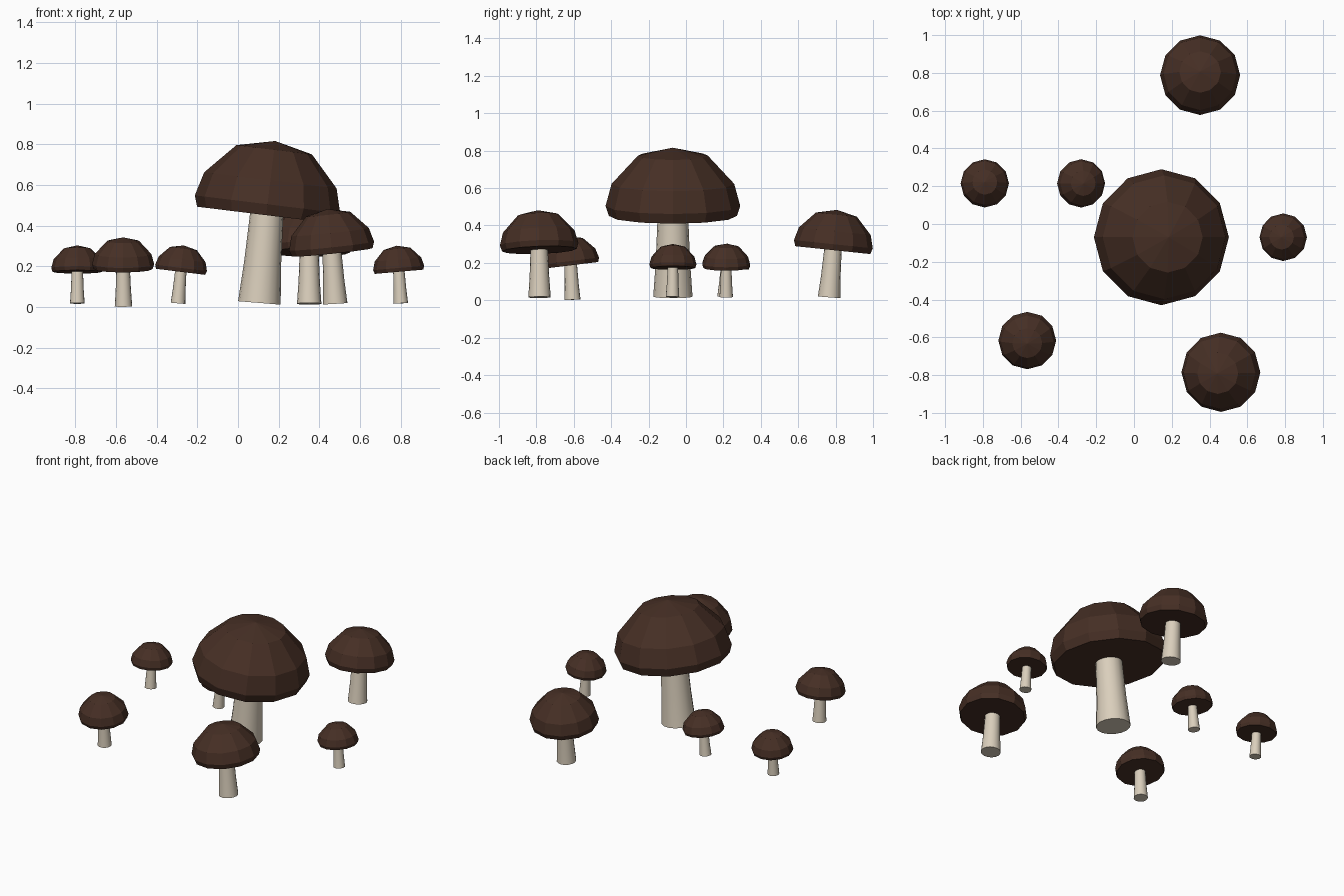
import bpy, math
from mathutils import Vector, Matrix

if "Cube" in bpy.data.objects:
    bpy.data.objects.remove(bpy.data.objects["Cube"])


def material(name, rgb):
    m = bpy.data.materials.new(name)
    m.diffuse_color = (*rgb, 1)
    m.use_nodes = True
    m.node_tree.nodes["Principled BSDF"].inputs["Base Color"].default_value = m.diffuse_color
    return m


BROWN = material("dark_brown", (0.061, 0.028, 0.018))
CREAM = material("cream", (0.70, 0.62, 0.50))


def lathe(name, profile, sides, matrix, mat, smooth=False):
    """Spin (radius, height) points round z; radius 0 makes a pole."""
    verts, faces, rings = [], [], []
    for r, z in profile:
        start = len(verts)
        count = 1 if r == 0 else sides
        for i in range(count):
            a = 2 * math.pi * i / sides
            verts.append((r * math.cos(a), r * math.sin(a), z))
        rings.append([start + i % count for i in range(sides)])
    for lo, hi in zip(rings, rings[1:]):
        for i in range(sides):
            j = (i + 1) % sides
            f = list(dict.fromkeys((lo[i], lo[j], hi[j], hi[i])))
            faces.append(f)
    # flat ends
    if profile[0][0] > 0:
        faces.append(rings[0][::-1])
    if profile[-1][0] > 0:
        faces.append(rings[-1])
    me = bpy.data.meshes.new(name)
    me.from_pydata([matrix @ Vector(v) for v in verts], [], faces)
    me.materials.append(mat)
    for p in me.polygons:
        p.use_smooth = smooth and len(p.vertices) == 4
    ob = bpy.data.objects.new(name, me)
    bpy.context.collection.objects.link(ob)
    return ob


# cap profile for radius 1, from the flat underside to the crown
CAP = [(0.95, -0.15), (1.0, 0.0), (0.91, 0.33), (0.52, 0.75), (0, 0.87)]


def mushroom(name, base, centre, radius, stem_radius, tilt):
    """tilt = (lean towards +x, lean towards +y) in degrees."""
    base, centre = Vector(base), Vector(centre)
    lean = (Matrix.Rotation(math.radians(tilt[0]), 4, 'Y')
            @ Matrix.Rotation(-math.radians(tilt[1]), 4, 'X'))
    cap_profile = [(r * radius, z * radius) for r, z in CAP]
    lathe(name + "_cap", cap_profile, 12,
          Matrix.Translation(centre) @ lean, BROWN)
    # stem runs from the ground into the cap
    axis = centre - base
    h = axis.length
    s = stem_radius
    turn = Vector((0, 0, 1)).rotation_difference(axis).to_matrix().to_4x4()
    lathe(name + "_stem", [(s, 0), (s * 0.87, h * 0.4), (s * 0.76, h)], 16,
          Matrix.Translation(base) @ turn, CREAM, True)


mushroom("big", (0.105, -0.07, 0.02), (0.145, -0.07, 0.505), 0.36, 0.105, (7, 0))
mushroom("front_right", (0.478, -0.783, 0.016), (0.46, -0.785, 0.30), 0.21, 0.06, (-6, -2))
mushroom("back", (0.35, 0.765, 0.016), (0.35, 0.788, 0.30), 0.212, 0.06, (0, 6))
mushroom("far_left", (-0.79, 0.203, 0.018), (-0.79, 0.215, 0.192), 0.128, 0.036, (0, 4))
mushroom("front_left", (-0.563, -0.607, 0.003), (-0.565, -0.617, 0.21), 0.153, 0.043, (0, -7))
mushroom("middle_left", (-0.295, 0.215, 0.018), (-0.28, 0.215, 0.192), 0.128, 0.036, (7, 0))
mushroom("right", (0.80, -0.072, 0.018), (0.79, -0.07, 0.192), 0.126, 0.036, (-5, 0))
